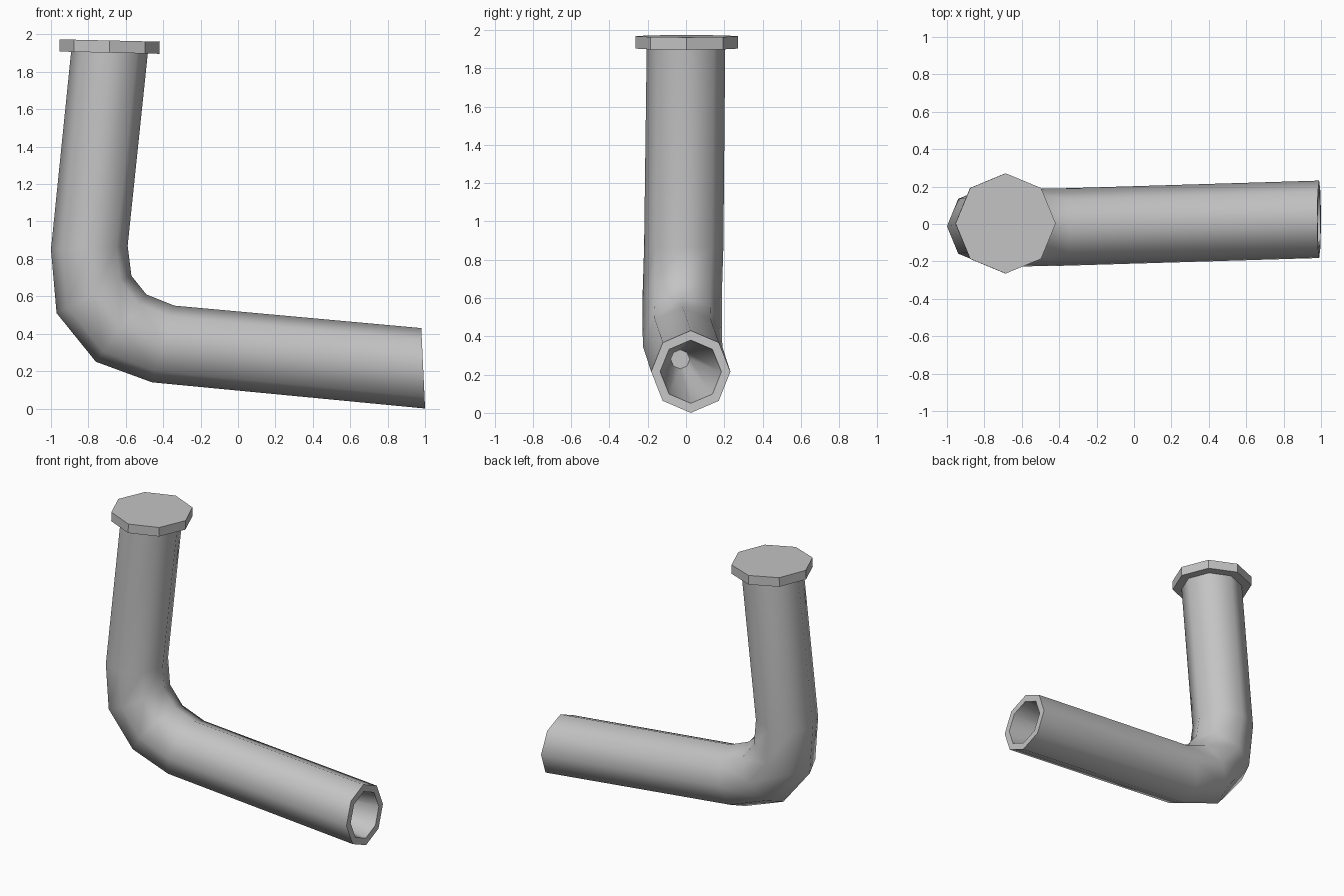
import bpy, bmesh, math
from mathutils import Vector, Matrix

cube = bpy.data.objects.get("Cube")
if cube:
    bpy.data.objects.remove(cube, do_unlink=True)

SIDES = 8
grey = bpy.data.materials.new("plain grey")
grey.use_nodes = True
grey.diffuse_color = (0.55, 0.55, 0.55, 1)
grey.node_tree.nodes["Principled BSDF"].inputs["Base Color"].default_value = grey.diffuse_color


def add_object(name, bm):
    bmesh.ops.recalc_face_normals(bm, faces=bm.faces)
    mesh = bpy.data.meshes.new(name)
    bm.to_mesh(mesh)
    bm.free()
    mesh.materials.append(grey)
    obj = bpy.data.objects.new(name, mesh)
    bpy.context.collection.objects.link(obj)
    return obj


def ring(bm, outer, inner, y, half_width):
    """Octagon spanning an outer and an inner (x, z) point of the bend."""
    a = Vector((outer[0], y, outer[1]))
    b = Vector((inner[0], y, inner[1]))
    mid, half = (a + b) / 2, (a - b) / 2
    side = Vector((0, half_width, 0))
    angles = [math.tau * i / SIDES for i in range(SIDES)]
    return [bm.verts.new(mid + half * math.cos(t) + side * math.sin(t)) for t in angles]


def bridge(bm, r1, r2, smooth):
    for i in range(SIDES):
        j = (i + 1) % SIDES
        bm.faces.new((r1[i], r1[j], r2[j], r2[i])).smooth = smooth


# Bent pipe: outer point, inner point, y, half width
sections = [
    ((-0.89, 1.93), (-0.48, 1.92), 0.0, 0.205),
    ((-1.0, 0.85), (-0.59, 0.87), -0.012, 0.207),
    ((-0.97, 0.51), (-0.57, 0.71), -0.02, 0.207),
    ((-0.76, 0.25), (-0.49, 0.61), -0.02, 0.207),
    ((-0.46, 0.14), (-0.34, 0.55), -0.017, 0.207),
    ((1.0, 0.0), (0.98, 0.43), 0.025, 0.207),
]
bm = bmesh.new()
rings = [ring(bm, *s) for s in sections]
for r1, r2 in zip(rings, rings[1:]):
    bridge(bm, r1, r2, True)

# Open mouth: flat rim, then a bore narrowing to a small end face
mouth = ring(bm, (0.998, 0.05), (0.982, 0.38), 0.025, 0.16)
bore_end = ring(bm, (0.3, 0.23), (0.3, 0.33), -0.03, 0.05)
bridge(bm, rings[-1], mouth, False)
bridge(bm, mouth, bore_end, True)
bm.faces.new(bore_end)
bm.faces.new(rings[0])
for edge in bm.edges:
    if any(not f.smooth for f in edge.link_faces):
        edge.smooth = False
add_object("bent_pipe", bm)

# Flat octagonal end cap, tilted with the pipe
bm = bmesh.new()
bmesh.ops.create_cone(bm, cap_ends=True, segments=SIDES, radius1=0.268, radius2=0.268, depth=0.065)
tilt = Matrix.Rotation(math.radians(1.3), 4, "Y")
bmesh.ops.transform(bm, matrix=Matrix.Translation((-0.687, 0.003, 1.935)) @ tilt, verts=bm.verts)
add_object("end_cap", bm)
